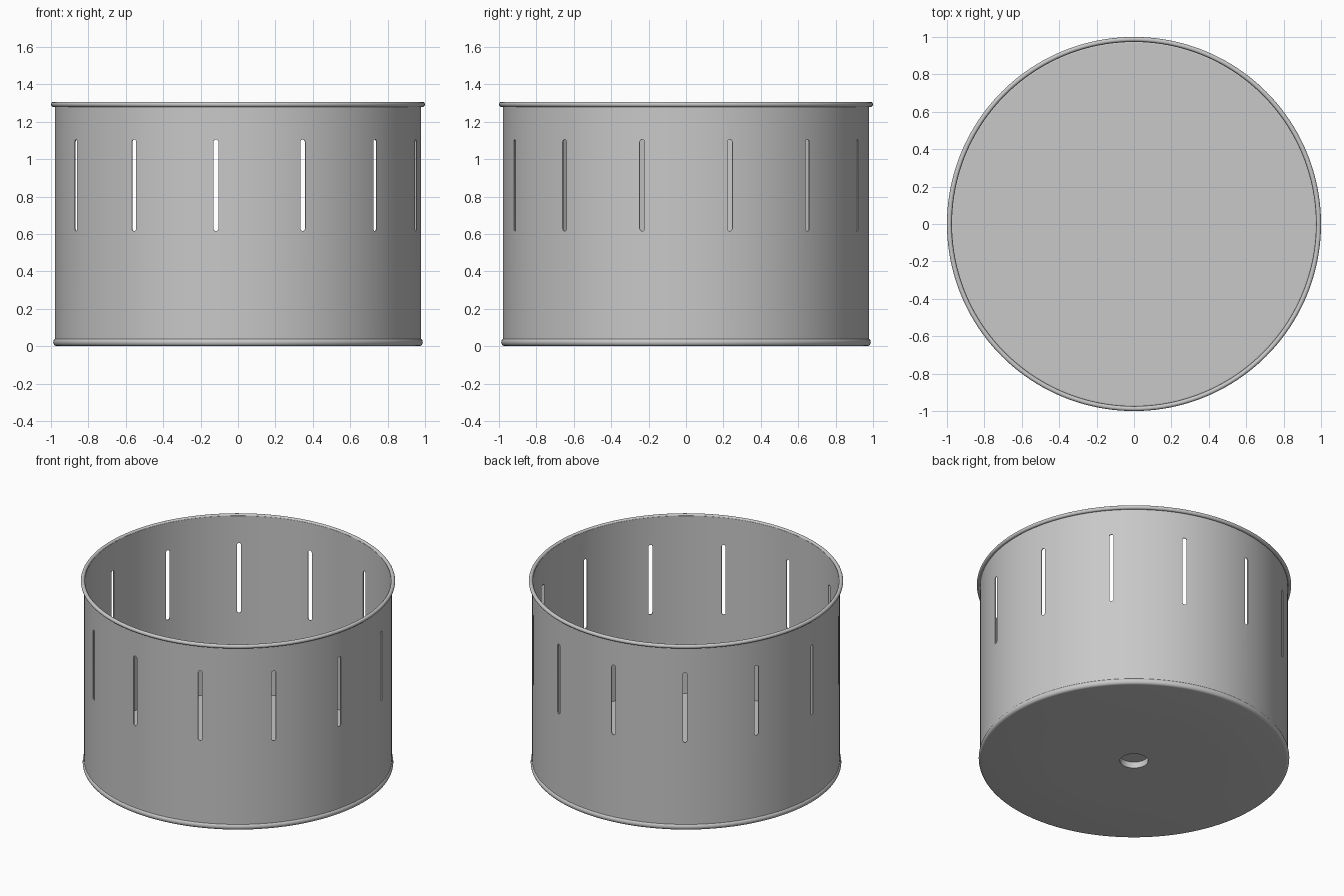
import bpy, bmesh, math
from mathutils import Matrix, Vector

cube = bpy.data.objects.get("Cube")
if cube:
    bpy.data.objects.remove(cube, do_unlink=True)

SEGMENTS = 160
SLOTS = 13
R_OUT, R_IN = 0.979, 0.973
HEIGHT = 1.306

grey = bpy.data.materials.new("plain grey")
grey.use_nodes = True
grey.diffuse_color = (0.58, 0.58, 0.58, 1)
grey.node_tree.nodes["Principled BSDF"].inputs["Base Color"].default_value = (0.58, 0.58, 0.58, 1)


def make_object(name, bm):
    bmesh.ops.remove_doubles(bm, verts=bm.verts, dist=1e-5)
    bmesh.ops.recalc_face_normals(bm, faces=bm.faces)
    mesh = bpy.data.meshes.new(name)
    bm.to_mesh(mesh)
    bm.free()
    mesh.materials.append(grey)
    obj = bpy.data.objects.new(name, mesh)
    bpy.context.collection.objects.link(obj)
    return obj


def lathe(name, profile, closed=True):
    """Spin an (r, z) profile around the z axis."""
    bm = bmesh.new()
    verts = [bm.verts.new((r, 0, z)) for r, z in profile]
    edges = [bm.edges.new(pair) for pair in zip(verts, verts[1:])]
    if closed:
        edges.append(bm.edges.new((verts[-1], verts[0])))
    bmesh.ops.spin(bm, geom=verts + edges, cent=(0, 0, 0), axis=(0, 0, 1),
                   angle=math.tau, steps=SEGMENTS, use_duplicate=False)
    return make_object(name, bm)


def arc(cx, cz, rx, rz, start, end, steps):
    angles = [math.radians(start + (end - start) * i / steps) for i in range(steps + 1)]
    return [(cx + rx * math.cos(a), cz + rz * math.sin(a)) for a in angles]


def smooth(obj):
    bpy.ops.object.select_all(action='DESELECT')
    obj.select_set(True)
    bpy.context.view_layer.objects.active = obj
    bpy.ops.object.shade_smooth_by_angle(angle=math.radians(35))


# Thin drum wall
wall = lathe("drum_wall", [(R_IN, 0.03), (R_OUT, 0.03), (R_OUT, 1.296), (R_IN, 1.296)])

# Round-ended slot cutters, evenly spaced round the drum
half_width, low, high = 0.0135, 0.615, 1.105
outline = (arc(0, high - half_width, half_width, half_width, 0, 180, 8)
           + arc(0, low + half_width, half_width, half_width, 180, 360, 8))
bm = bmesh.new()
for i in range(SLOTS):
    turn = Matrix.Rotation(math.tau * (i + 0.5) / SLOTS, 3, 'Z')
    face = bm.faces.new([bm.verts.new(turn @ Vector((0.9, y, z))) for y, z in outline])
    side = bmesh.ops.extrude_face_region(bm, geom=[face])["geom"]
    moved = [v for v in side if isinstance(v, bmesh.types.BMVert)]
    bmesh.ops.translate(bm, verts=moved, vec=turn @ Vector((0.15, 0, 0)))
cutter = make_object("slot_cutter", bm)
cutter.hide_render = True

cut = wall.modifiers.new("slots", 'BOOLEAN')
cut.operation = 'DIFFERENCE'
cut.solver = 'EXACT'
cut.object = cutter
bpy.context.view_layer.objects.active = wall
bpy.ops.object.modifier_apply(modifier=cut.name)
bpy.data.objects.remove(cutter, do_unlink=True)

# Rolled bead round the open top
top_rim = lathe("top_rim", arc(0.987, HEIGHT - 0.0135, 0.013, 0.0135, 0, 360, 16)[:-1])

# Floor with a rounded edge bead and a blind spindle hole underneath
base = lathe("base", [(0, 0.043), (0.09, 0.043), (0.09, 0), (0.5, 0)]
             + arc(0.968, 0.0215, 0.02, 0.0215, -90, 90, 10)
             + [(0.968, 0.05), (0, 0.05)], closed=False)

for part in (wall, top_rim, base):
    smooth(part)
